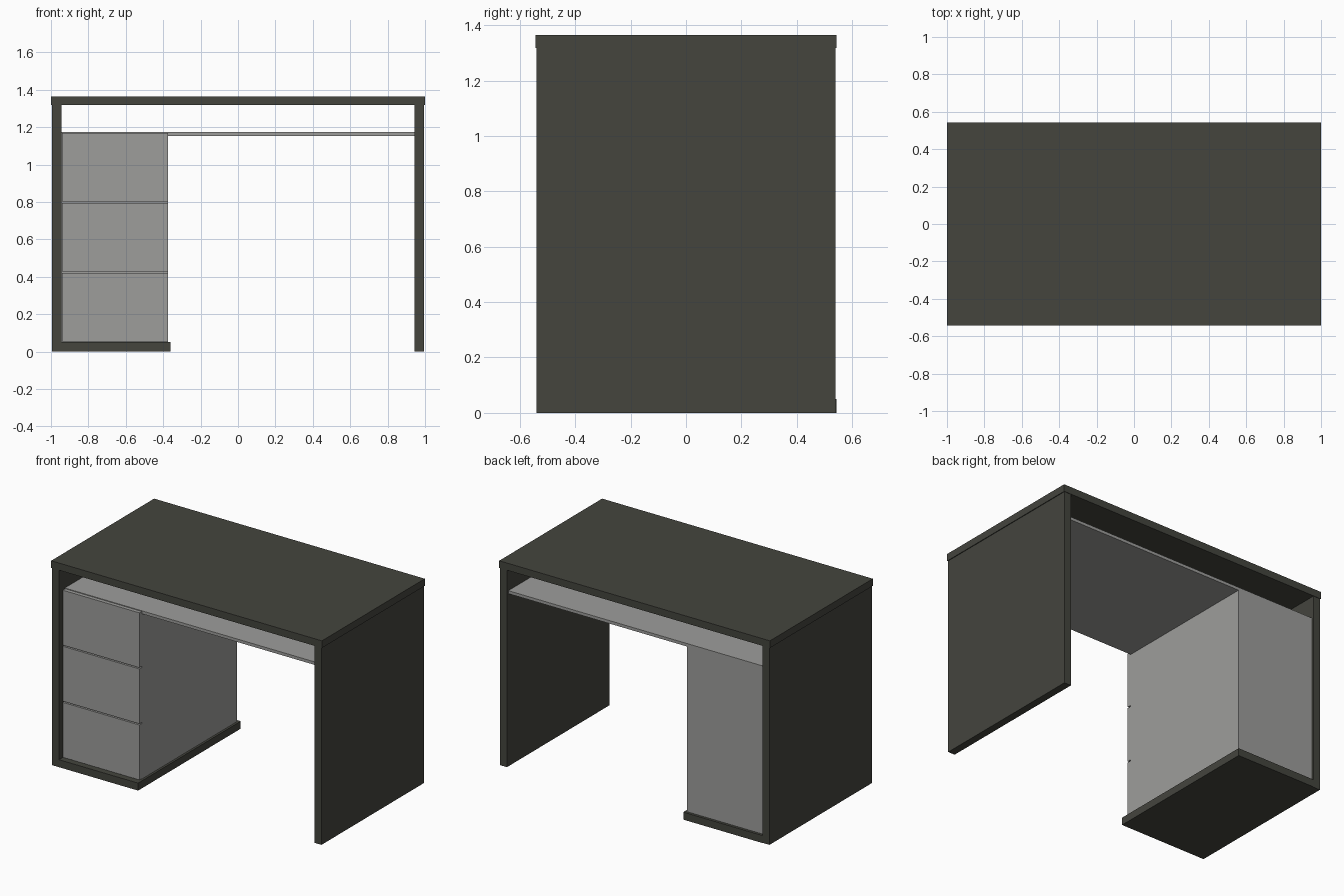
import bpy, bmesh

if "Cube" in bpy.data.objects:
    bpy.data.objects.remove(bpy.data.objects["Cube"])


def material(name, rgb):
    m = bpy.data.materials.new(name)
    m.diffuse_color = (*rgb, 1.0)
    m.use_nodes = True
    m.node_tree.nodes["Principled BSDF"].inputs["Base Color"].default_value = m.diffuse_color
    return m


DARK = material("dark_olive_grey", (0.058, 0.059, 0.048))
GREY = material("light_grey", (0.34, 0.34, 0.33))


def box(name, x, y, z, mat):
    """Box from (min, max) ranges along each axis."""
    bm = bmesh.new()
    bmesh.ops.create_cube(bm, size=1.0)
    for v in bm.verts:
        v.co = [r[0] if c < 0 else r[1] for c, r in zip(v.co, (x, y, z))]
    mesh = bpy.data.meshes.new(name)
    bm.to_mesh(mesh)
    bm.free()
    mesh.materials.append(mat)
    ob = bpy.data.objects.new(name, mesh)
    bpy.context.collection.objects.link(ob)
    return ob


# Dark outer frame: desk top, two side panels, plinth under the drawers
box("desk_top", (-1.0, 1.0), (-0.543, 0.543), (1.317, 1.365), DARK)
box("left_side_panel", (-0.995, -0.945), (-0.54, 0.54), (0, 1.317), DARK)
box("right_side_panel", (0.945, 0.995), (-0.54, 0.54), (0, 1.317), DARK)
box("drawer_plinth", (-0.945, -0.36), (-0.54, 0.543), (0, 0.05), DARK)

# Grey shelf spanning both side panels
box("under_shelf", (-0.945, 0.945), (-0.478, 0.525), (1.153, 1.173), GREY)

# Grey drawer cabinet carrying the shelf
box("drawer_cabinet", (-0.945, -0.375), (-0.478, 0.525), (0.05, 1.153), GREY)

# Three drawer fronts separated by narrow gaps
bottom, pitch, gap = 0.054, 0.3745, 0.008
for i in range(3):
    z = bottom + i * pitch
    box(f"drawer_front_{i + 1}", (-0.941, -0.375), (-0.505, -0.48),
        (z, z + pitch - gap), GREY)
